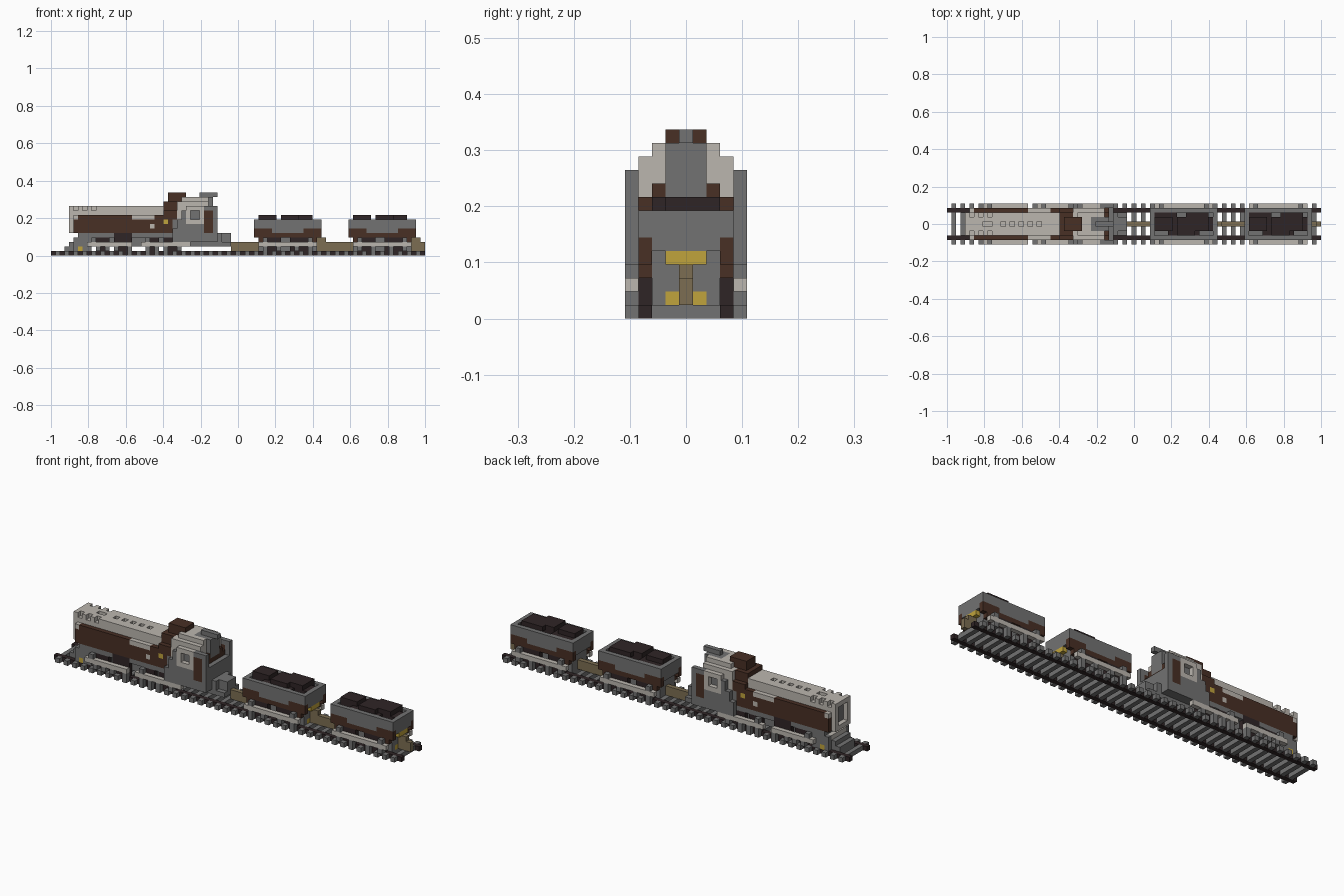
import bpy, bmesh
from mathutils import Vector

if "Cube" in bpy.data.objects:
    bpy.data.objects.remove(bpy.data.objects["Cube"])

V = 2 / 83          # block size
COLOURS = {
    "grey": (0.17, 0.17, 0.17),
    "light_grey": (0.50, 0.47, 0.43),
    "brown": (0.065, 0.029, 0.018),
    "coal_black": (0.028, 0.018, 0.019),
    "tan": (0.20, 0.155, 0.085),
    "yellow": (0.53, 0.37, 0.045),
}
mats = {}
for name, rgb in COLOURS.items():
    m = bpy.data.materials.new(name)
    m.use_nodes = True
    m.diffuse_color = (*rgb, 1)
    m.node_tree.nodes["Principled BSDF"].inputs["Base Color"].default_value = (*rgb, 1)
    mats[name] = m

cells = {}          # (x, y, z) block -> (part, colour)


def span(r):
    return range(r[0], r[1] + 1) if isinstance(r, tuple) else (r,)


def box(part, colour, xs, ys, zs):
    """Fill a block range; later boxes replace earlier ones."""
    for x in span(xs):
        for y in span(ys):
            for z in span(zs):
                cells[x, y, z] = (part, colour)


def mid(part, colour, xs, half, zs):
    box(part, colour, xs, (-half, half), zs)


def pair(part, colour, xs, y, zs):
    for s in (-y, y):
        box(part, colour, xs, s, zs)


def cut(xs, ys, zs):
    for x in span(xs):
        for y in span(ys):
            for z in span(zs):
                cells.pop((x, y, z), None)


# Track
for x in range(1, 82, 2):
    mid("sleepers", "grey", x, 4, 0)
pair("rails", "coal_black", (0, 82), 3, 0)

# Front guard and chassis of the engine
mid("front_guard", "grey", (3, 8), 2, 1)
mid("front_guard", "grey", (4, 8), 2, 2)
mid("front_guard", "light_grey", (5, 8), 2, 3)
mid("front_guard", "grey", (6, 8), 3, 4)
pair("front_guard", "grey", (5, 8), 3, (1, 3))
pair("front_lamps", "yellow", 6, 3, 1)
mid("engine_chassis", "grey", (7, 36), 2, (2, 4))
pair("engine_chassis", "grey", (8, 30), 3, 4)

# Engine wheels, rods and hubs
for a, b, top in ((10, 12, 3), (14, 17, 4), (21, 23, 3), (25, 28, 3)):
    pair("engine_wheels", "coal_black", (a, b), 3, (1, top))
    for x in (a, b):
        pair("engine_hubs", "grey", x, 4, 1)
for a, b in ((8, 17), (20, 30)):
    pair("engine_rods", "light_grey", (a, b), 4, 2)
    pair("engine_hubs", "grey", a + 1, 4, 3)

# Boiler: brown jacket below, light casing above
mid("boiler_jacket", "brown", (5, 27), 3, (5, 8))
mid("boiler_casing", "light_grey", (5, 24), 2, (9, 10))
pair("boiler_casing", "light_grey", (18, 22), 3, 8)
pair("boiler_casing", "light_grey", 5, 3, 8)
mid("boiler_front", "light_grey", 4, 2, (5, 10))
cut(4, (-1, 1), (6, 9))
mid("boiler_front", "grey", 5, 1, (6, 9))
for x in (8, 9, 12, 14, 16, 18, 20):
    cut(x, 0, 10)
for x in (5, 7, 9):
    for y in (-2, 2):
        cut(x, y, 10)
pair("side_lamps", "yellow", 25, 3, 7)
pair("side_lamps", "light_grey", 22, 3, 6)

# Firebox shoulder and chimney
mid("firebox", "brown", (25, 28), 3, (5, 9))
mid("firebox", "brown", (25, 28), 2, (10, 11))
pair("side_lamps", "yellow", 25, 3, 7)
mid("chimney", "brown", (26, 28), 1, 12)
mid("chimney", "brown", (26, 29), 1, 13)

# Cab
mid("cab_body", "grey", (27, 36), 3, (3, 7))
pair("cab_sides", "grey", (27, 36), 4, (3, 5))
pair("cab_sides", "grey", (28, 36), 4, (6, 7))
pair("cab_sides", "grey", (29, 36), 4, (8, 9))
pair("cab_sides", "grey", (33, 36), 4, 10)
mid("cab_shell", "light_grey", (28, 34), 3, (8, 11))
mid("cab_shell", "light_grey", (29, 34), 2, 12)
pair("cab_windows", "light_grey", (30, 33), 4, (7, 10))
for s in (-4, 4):
    cut((31, 32), s, (8, 9))
pair("cab_windows", "grey", (31, 32), 3, (8, 9))
pair("cab_posts", "brown", (34, 35), 4, (5, 9))
mid("cab_rear", "brown", 35, 3, 8)
pair("cab_rear", "brown", 35, 2, 9)
mid("cab_rear", "grey", 35, 1, (9, 12))
mid("cab_roof", "grey", (32, 35), 1, 12)
box("cab_roof", "grey", (33, 36), 0, 13)
mid("rear_step", "grey", 37, 2, (2, 4))
mid("rear_step", "grey", (38, 39), 1, (2, 4))
pair("rear_step", "grey", (38, 39), 2, 2)


def coal_car(n, o):
    """Open wagon starting at block o."""
    body, coal = f"car_{n}_body", f"car_{n}_coal"
    frame, wheels, rods = f"car_{n}_frame", f"car_{n}_wheels", f"car_{n}_rods"
    mid(body, "grey", (o, o + 14), 3, (5, 7))
    cut((o + 1, o + 13), (-2, 2), 7)
    mid(frame, "grey", (o + 1, o + 13), 2, (1, 4))
    # Brown trim along the lower edge
    pair(frame, "brown", (o + 2, o + 12), 3, 4)
    for a, b in ((0, 3), (11, 14)):
        pair(frame, "brown", (o + a, o + b), 3, 5)
    for a, b in ((0, 2), (12, 14)):
        pair(frame, "brown", (o + a, o + b), 3, 4)
    for a in (1, 13):
        pair(frame, "brown", o + a, 3, 3)
    # Wheels and rods
    for a, b in ((3, 5), (8, 11)):
        pair(wheels, "coal_black", (o + a, o + b), 3, (1, 3))
    pair(rods, "light_grey", (o + 1, o + 13), 4, 2)
    for a in (2, 5, 9, 12):
        pair(rods, "grey", o + a, 4, 1)
        pair(wheels, "coal_black", o + a, 3, (1, 2))
    for a in (2, 12):
        pair(rods, "grey", o + a, 4, 3)
    # Coal heap
    mid(coal, "coal_black", (o + 1, o + 13), 1, 7)
    box(coal, "coal_black", (o + 1, o + 5), (0, 2), 7)
    box(coal, "coal_black", (o + 4, o + 10), -2, 7)
    box(coal, "coal_black", (o + 9, o + 12), 2, 7)
    box(coal, "coal_black", (o + 1, o + 4), (-1, 1), 8)
    box(coal, "coal_black", (o + 6, o + 9), (-2, 1), 8)
    box(coal, "coal_black", (o + 8, o + 12), (-1, 2), 8)
    # End plate and lamps
    mid(f"car_{n}_lamps", "yellow", o + 14, 1, 4)
    pair(f"car_{n}_lamps", "yellow", o + 13, 1, 1)


coal_car(1, 45)
coal_car(2, 66)

# Couplings
for a, b in ((40, 45), (59, 66), (80, 82)):
    box("couplings", "tan", (a, b), 0, (1, 2))
for x in (59, 60, 80, 81):
    box("couplings", "tan", x, 0, 3)

# Build one mesh per part from the exposed block sides
parts = {}
for c, (part, colour) in cells.items():
    parts.setdefault(part, []).append((c, colour))

for part, blocks in parts.items():
    bm = bmesh.new()
    used = []
    for c, colour in blocks:
        if colour not in used:
            used.append(colour)
        centre = Vector(c) + Vector((0.5 - 41.5, 0, 0.5))
        for axis in range(3):
            for s in (-1, 1):
                n = Vector((0, 0, 0))
                n[axis] = s
                if tuple(int(p + q) for p, q in zip(c, n)) in cells:
                    continue
                u = Vector((0, 0, 0))
                u[(axis + 1) % 3] = 0.5
                w = n.cross(u)
                mdl = centre + n * 0.5
                corners = (mdl - u - w, mdl + u - w, mdl + u + w, mdl - u + w)
                f = bm.faces.new([bm.verts.new(p * V) for p in corners])
                f.material_index = used.index(colour)
    bmesh.ops.remove_doubles(bm, verts=bm.verts[:], dist=V / 100)
    mesh = bpy.data.meshes.new(part)
    bm.to_mesh(mesh)
    bm.free()
    for colour in used:
        mesh.materials.append(mats[colour])
    bpy.context.collection.objects.link(bpy.data.objects.new(part, mesh))
